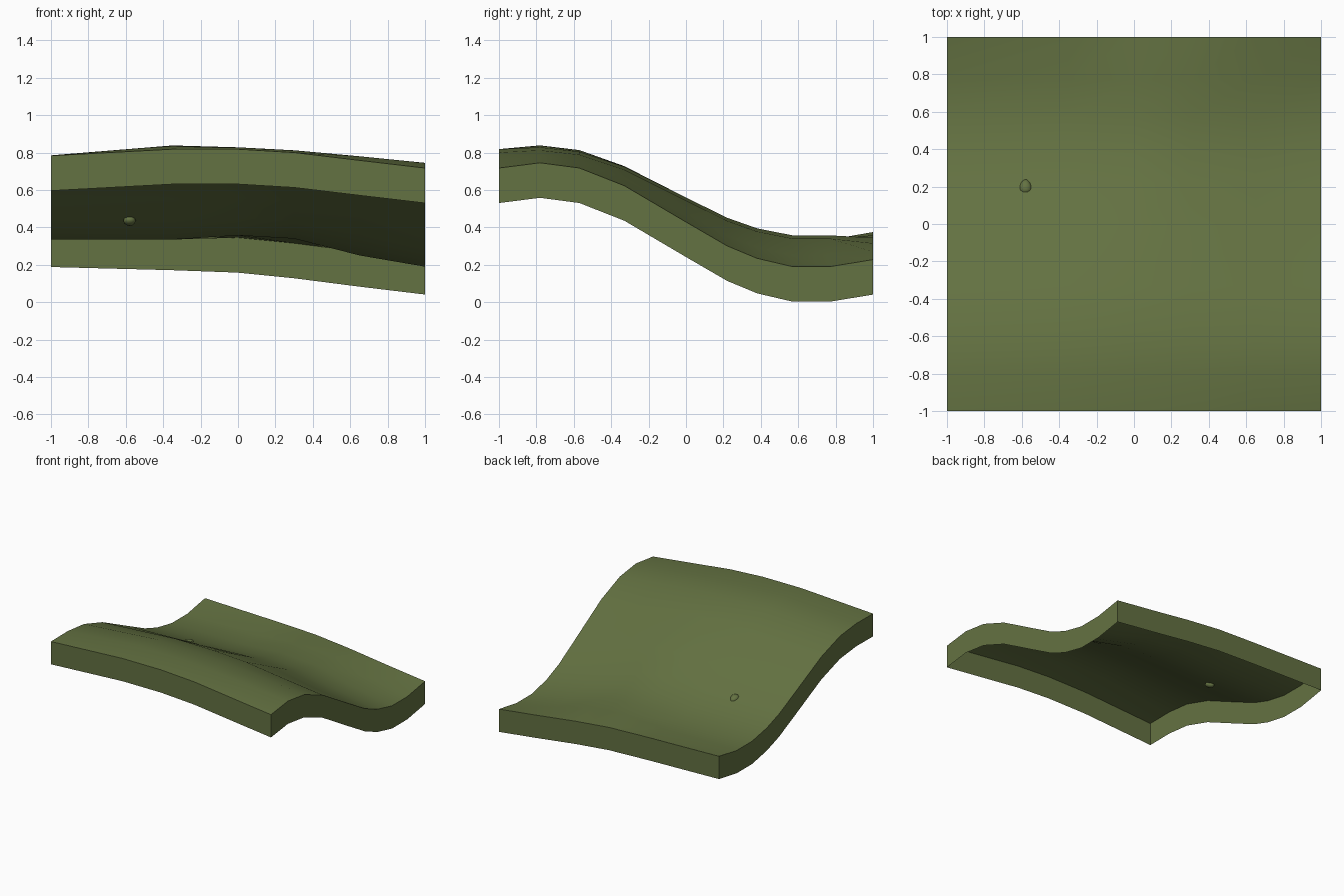
import bpy
import bmesh
from mathutils import Matrix

if "Cube" in bpy.data.objects:
    bpy.data.objects.remove(bpy.data.objects["Cube"], do_unlink=True)

SKIRT_DEPTH = 0.187

# Stations across the width, and the ground height along four ridge lines
across = [-1, -0.35, 0, 0.3, 0.65, 1]
front_rim = [0.783, 0.818, 0.818, 0.80, 0.758, 0.717]
crest = [0.785, 0.838, 0.828, 0.812, 0.78, 0.745]
valley = [0.335, 0.335, 0.357, 0.34, 0.25, 0.19]
back_rim = [0.375, 0.358, 0.345, 0.315, 0.27, 0.228]

# Slope from crest to valley: depth position and share of the drop remaining
slope = [(-0.78, 1), (-0.57, 0.95), (-0.33, 0.78), (0, 0.43),
         (0.22, 0.2), (0.38, 0.08), (0.57, 0), (0.77, 0)]


def make_material(name, color):
    mat = bpy.data.materials.new(name)
    mat.use_nodes = True
    mat.diffuse_color = color
    mat.node_tree.nodes["Principled BSDF"].inputs["Base Color"].default_value = color
    return mat


def add_object(name, bm, mat):
    mesh = bpy.data.meshes.new(name)
    bm.to_mesh(mesh)
    bm.free()
    mesh.materials.append(mat)
    obj = bpy.data.objects.new(name, mesh)
    bpy.context.collection.objects.link(obj)
    bpy.ops.object.select_all(action="DESELECT")
    obj.select_set(True)
    bpy.context.view_layer.objects.active = obj
    bpy.ops.object.shade_smooth_by_angle(angle=0.8)
    return obj


def ground_rows():
    """Give the depth position and heights of each row, front to back."""
    yield -1, front_rim
    for y, share in slope:
        yield y, [low + (high - low) * share for high, low in zip(crest, valley)]
    yield 1, back_rim


olive = make_material("olive_green", (0.127, 0.168, 0.054, 1))

# Rolling ground surface
bm = bmesh.new()
rows = [[bm.verts.new((x, y, z)) for x, z in zip(across, heights)]
        for y, heights in ground_rows()]
for near, far in zip(rows, rows[1:]):
    for i in range(len(across) - 1):
        bm.faces.new((near[i], near[i + 1], far[i + 1], far[i]))

# Skirt hanging from the rim, open underneath
rim = [edge for edge in bm.edges if edge.is_boundary]
hem = bmesh.ops.extrude_edge_only(bm, edges=rim)["geom"]
hem_verts = [item for item in hem if isinstance(item, bmesh.types.BMVert)]
bmesh.ops.translate(bm, verts=hem_verts, vec=(0, 0, -SKIRT_DEPTH))
bmesh.ops.recalc_face_normals(bm, faces=bm.faces)
bm.faces.ensure_lookup_table()
if bm.faces[0].normal.z < 0:
    bmesh.ops.reverse_faces(bm, faces=bm.faces)
add_object("ground", bm, olive)

# Small pebble sunk in the slope, narrower towards the back
bm = bmesh.new()
bmesh.ops.create_icosphere(bm, subdivisions=2, radius=1)
for vert in bm.verts:
    vert.co.x *= 1 - 0.25 * vert.co.y
bmesh.ops.transform(bm, matrix=Matrix.Diagonal((0.033, 0.042, 0.024, 1)), verts=bm.verts)
pebble = add_object("pebble", bm, olive)
pebble.location = (-0.58, 0.2, 0.433)
pebble.rotation_euler.x = -0.35
